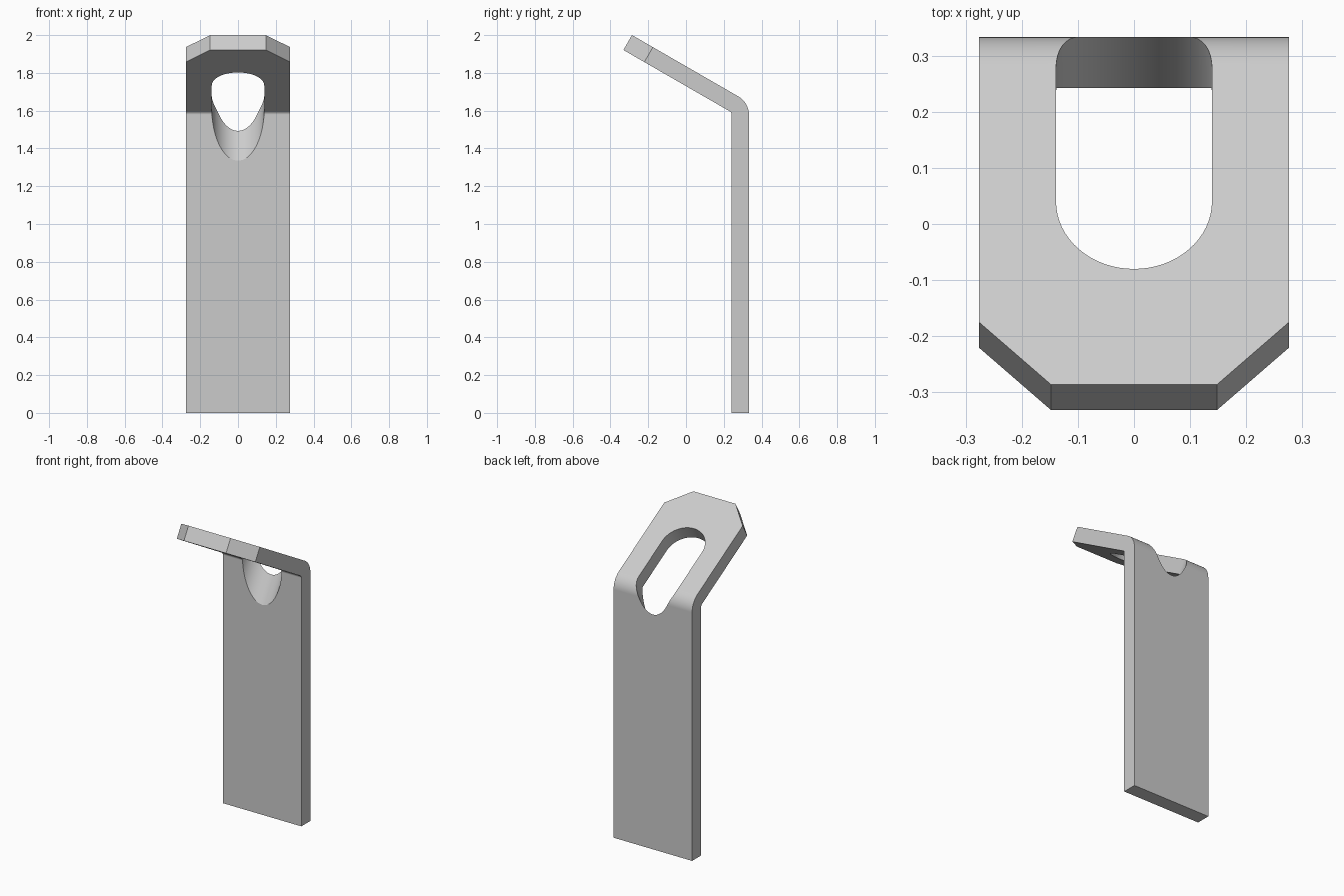
import bpy
import bmesh
from math import sin, cos, pi, radians
from mathutils import Vector

if "Cube" in bpy.data.objects:
    bpy.data.objects.remove(bpy.data.objects["Cube"], do_unlink=True)

HALF_W = 0.276
THICK = 0.091
BACK_Y = 0.333
SLOPE = radians(30)
R_IN = 0.02
R_OUT = R_IN + THICK
BEND = Vector((0, BACK_Y - R_OUT, 1.579))          # centre of the bend
DOWN = Vector((0, cos(SLOPE), -sin(SLOPE)))        # along the sloped flange
NORMAL = Vector((0, sin(SLOPE), cos(SLOPE)))       # out of the sloped flange
TIP = Vector((0, -0.286, 2.0))
CHAMFER = 0.128
SLOT_R = 0.139
SLOT_ENDS = (-0.871, -0.597)                       # arc centres along DOWN


def arc(centre, radius, u, v, start, end, steps):
    return [centre + radius * (cos(a) * u + sin(a) * v)
            for a in (start + (end - start) * i / steps for i in range(steps + 1))]


def prism(name, points, offset):
    """Closed outline swept along an offset vector."""
    bm = bmesh.new()
    face = bm.faces.new([bm.verts.new(p) for p in points])
    swept = bmesh.ops.extrude_face_region(bm, geom=[face])["geom"]
    bmesh.ops.translate(bm, vec=offset,
                        verts=[e for e in swept if isinstance(e, bmesh.types.BMVert)])
    bmesh.ops.recalc_face_normals(bm, faces=bm.faces)
    mesh = bpy.data.meshes.new(name)
    bm.to_mesh(mesh)
    bm.free()
    obj = bpy.data.objects.new(name, mesh)
    bpy.context.collection.objects.link(obj)
    return obj


steel = bpy.data.materials.new("steel_grey")
steel.use_nodes = True
steel.diffuse_color = (0.6, 0.6, 0.6, 1)
steel.node_tree.nodes["Principled BSDF"].inputs["Base Color"].default_value = (0.6, 0.6, 0.6, 1)

# Bent strip: side profile swept across the width
X, Y, Z = Vector((1, 0, 0)), Vector((0, 1, 0)), Vector((0, 0, 1))
profile = [Vector((0, BACK_Y, 0))]
profile += arc(BEND, R_OUT, Y, Z, 0, pi / 2 - SLOPE, 16)
profile += [TIP, TIP - THICK * NORMAL]
profile += arc(BEND, R_IN, Y, Z, pi / 2 - SLOPE, 0, 16)
profile += [Vector((0, BACK_Y - THICK, 0))]
bracket = prism("bent_bracket", [p - HALF_W * X for p in profile], 2 * HALF_W * X)
bracket.data.materials.append(steel)

# Clipped corners at the tip of the flange
bm = bmesh.new()
bm.from_mesh(bracket.data)
for side in (-1, 1):
    cut = bmesh.ops.bisect_plane(
        bm, geom=bm.verts[:] + bm.edges[:] + bm.faces[:], dist=1e-5,
        plane_co=TIP + CHAMFER * DOWN + side * HALF_W * X,
        plane_no=side * X - DOWN, clear_outer=True)
    rim = [e for e in cut["geom_cut"] if isinstance(e, bmesh.types.BMEdge)]
    bmesh.ops.holes_fill(bm, edges=rim, sides=0)
bmesh.ops.recalc_face_normals(bm, faces=bm.faces)
bm.to_mesh(bracket.data)
bm.free()

# Long slot cut square to the flange, running through the bend
upper, lower = (s * DOWN + 1.0 * NORMAL for s in SLOT_ENDS)
outline = arc(lower, SLOT_R, X, DOWN, 0, pi, 32) + arc(upper, SLOT_R, X, DOWN, pi, 2 * pi, 32)
cutter = prism("slot_cutter", outline, 0.8 * NORMAL)
cutter.data.materials.append(steel)
cutter.hide_render = True

slot = bracket.modifiers.new("slot", "BOOLEAN")
slot.operation = "DIFFERENCE"
slot.solver = "EXACT"
slot.object = cutter
bpy.ops.object.select_all(action="DESELECT")
bpy.context.view_layer.objects.active = bracket
bracket.select_set(True)
bpy.ops.object.modifier_apply(modifier=slot.name)
bpy.data.objects.remove(cutter, do_unlink=True)

# Smooth bend and slot wall, crisp edges elsewhere
bpy.ops.object.shade_smooth_by_angle(angle=radians(30))
weighted = bracket.modifiers.new("flat_face_normals", "WEIGHTED_NORMAL")
weighted.keep_sharp = True
